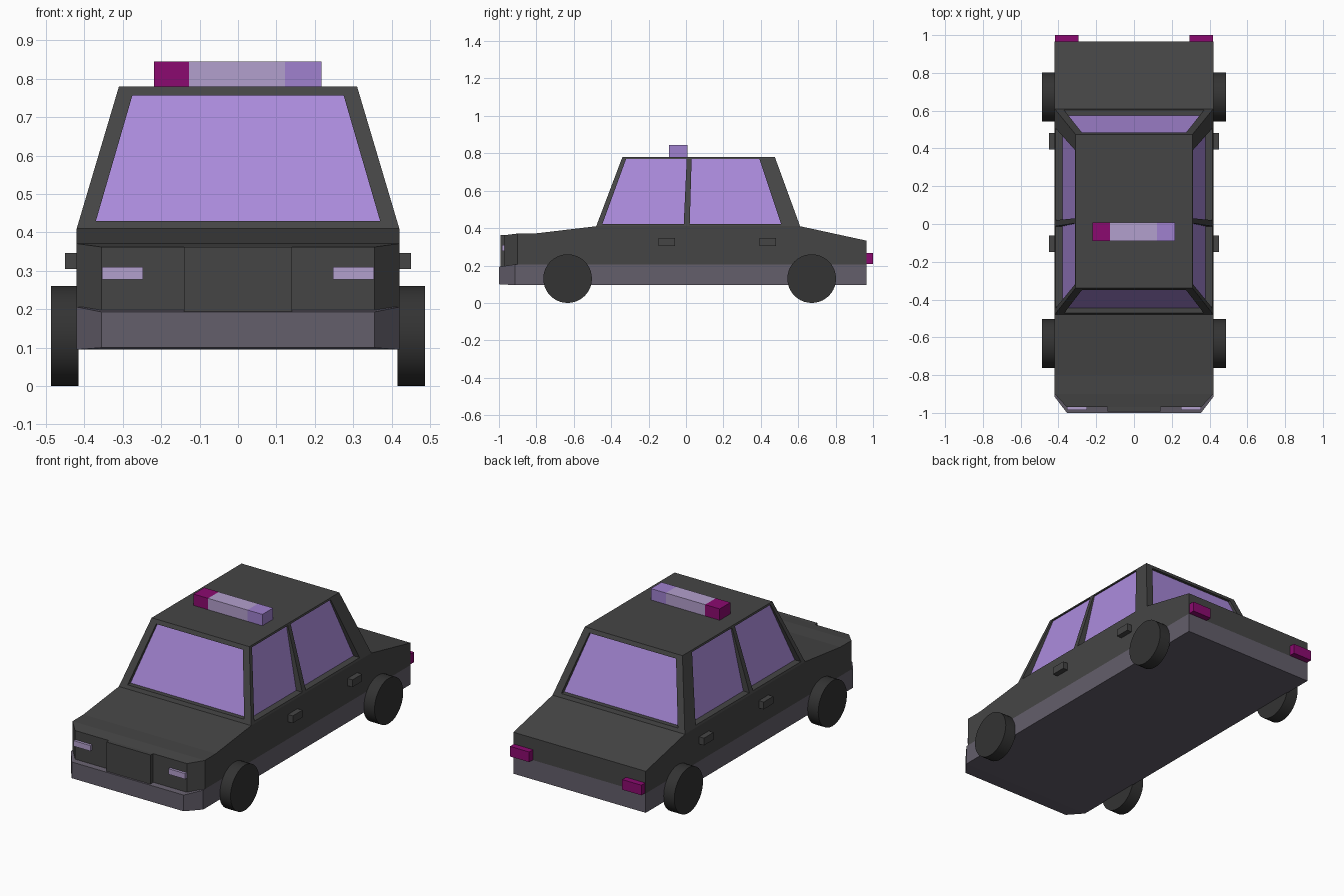
import bpy, bmesh, math
from mathutils import Vector

if "Cube" in bpy.data.objects:
    bpy.data.objects.remove(bpy.data.objects["Cube"])


def material(name, rgb):
    m = bpy.data.materials.new(name)
    m.diffuse_color = (*rgb, 1)
    m.use_nodes = True
    m.node_tree.nodes["Principled BSDF"].inputs["Base Color"].default_value = m.diffuse_color
    return m


PAINT = material("dark_paint", (0.06, 0.06, 0.06))
RUBBER = material("rubber", (0.033, 0.033, 0.033))
TRIM = material("trim", (0.125, 0.112, 0.145))
GLASS = material("glass", (0.41, 0.26, 0.72))
RED = material("red_lamp", (0.26, 0.003, 0.16))
PALE = material("pale_lamp", (0.45, 0.35, 0.61))
VIOLET = material("violet_lamp", (0.35, 0.22, 0.62))


def finish(name, bm, *mats):
    bmesh.ops.remove_doubles(bm, verts=bm.verts, dist=1e-5)
    bmesh.ops.recalc_face_normals(bm, faces=bm.faces)
    me = bpy.data.meshes.new(name)
    bm.to_mesh(me)
    bm.free()
    for m in mats:
        me.materials.append(m)
    ob = bpy.data.objects.new(name, me)
    bpy.context.collection.objects.link(ob)
    return ob


def face(bm, pts, mat=0):
    f = bm.faces.new([bm.verts.new(p) for p in pts])
    f.material_index = mat


def loft(name, stations, mat):
    """Box sections along y: (y, half width, bottom z, top z)."""
    bm = bmesh.new()
    rings = [[bm.verts.new(p) for p in ((-w, y, b), (w, y, b), (w, y, t), (-w, y, t))]
             for y, w, b, t in stations]
    for r, s in zip(rings, rings[1:]):
        for i in range(4):
            j = (i + 1) % 4
            bm.faces.new((r[i], r[j], s[j], s[i]))
    bm.faces.new(rings[0])
    bm.faces.new(rings[-1])
    return finish(name, bm, mat)


def box(name, x, y, z, mat):
    bm = bmesh.new()
    lo, hi = Vector((x[0], y[0], z[0])), Vector((x[1], y[1], z[1]))
    bmesh.ops.create_cube(bm, size=1)
    for v in bm.verts:
        v.co = (lo + hi) / 2 + v.co * (hi - lo)
    return finish(name, bm, mat)


# Lower skirt and main body
loft("skirt", [(-1, .355, .10, .193), (-.915, .42, .095, .206), (.965, .42, .095, .206)], TRIM)
loft("body", [(-.97, .355, .193, .362), (-.9, .42, .206, .371), (-.8, .42, .206, .372),
              (-.48, .42, .206, .41), (.61, .42, .206, .41), (.965, .42, .206, .333)], PAINT)
box("grille", (-.14, .14), (-.992, -.965), (.193, .362), PAINT)

# Cabin: tapered shell with recessed windows
Z0, Z1, W0, W1 = .41, .78, .42, .31
cab = bmesh.new()


def window(outer, opening, glass):
    for i in range(4):
        j = (i + 1) % 4
        face(cab, (outer[i], outer[j], opening[j], opening[i]))
        face(cab, (opening[i], opening[j], glass[j], glass[i]))
    face(cab, glass, 1)


def end_window(y0, y1, depth0, depth1):
    def y_at(z):
        return y0 + (y1 - y0) * (z - Z0) / (Z1 - Z0)
    a, b = .43, .757
    outer = [(-W0, y0, Z0), (W0, y0, Z0), (W1, y1, Z1), (-W1, y1, Z1)]
    hole = [(-.37, y_at(a), a), (.37, y_at(a), a), (.275, y_at(b), b), (-.275, y_at(b), b)]
    shift = (depth0, depth0, depth1, depth1)
    window(outer, hole, [(x, y + d, z) for (x, y, z), d in zip(hole, shift)])


def side_window(s, cell, hole):
    a, b = .422, .77
    xa, xb = [W0 + (W1 - W0) * (z - Z0) / (Z1 - Z0) for z in (a, b)]

    def quad(ys, x0, x1, z0, z1):
        return [(s * x0, ys[0], z0), (s * x0, ys[1], z0), (s * x1, ys[2], z1), (s * x1, ys[3], z1)]
    window(quad(cell, W0, W1, Z0, Z1), quad(hole, xa, xb, a, b), quad(hole, .378, .305, a, b))


end_window(-.48, -.34, .027, .015)
end_window(.61, .475, -.027, -.015)
for s in (-1, 1):
    side_window(s, (-.48, .005, .017, -.34), (-.447, -.012, .004, -.32))
    side_window(s, (.005, .61, .475, .017), (.02, .508, .392, .03))
for y0, y1, w, z in ((-.34, .475, W1, Z1), (-.48, .61, W0, Z0)):
    mid = .017 if z == Z1 else .005
    face(cab, [(-w, y0, z), (w, y0, z), (w, mid, z), (w, y1, z), (-w, y1, z), (-w, mid, z)])
finish("cabin", cab, PAINT, GLASS)

# Parts repeated on both sides
for s, side in ((-1, "left"), (1, "right")):
    def mx(a, b):
        return sorted((s * a, s * b))
    box(f"headlight_{side}", mx(.248, .354), (-.985, -.965), (.278, .31), PALE)
    box(f"tail_light_{side}", mx(.295, .417), (.96, 1.0), (.208, .266), RED)
    for end, y0, yw in (("front", -.147, -.633), ("rear", .394, .672)):
        box(f"handle_{end}_{side}", mx(.415, .451), (y0, y0 + .087), (.305, .347), PAINT)
        bpy.ops.mesh.primitive_cylinder_add(vertices=40, radius=.13, depth=.072,
                                            location=(s * .451, yw, .13),
                                            rotation=(0, math.pi / 2, 0))
        wheel = bpy.context.object
        wheel.name = f"wheel_{end}_{side}"
        wheel.data.materials.append(RUBBER)
        bpy.ops.object.shade_smooth_by_angle(angle=math.radians(30))

# Roof light bar
for name, x, mat in (("roof_lamp_left", (-.219, -.127), RED), ("roof_bar", (-.127, .123), PALE),
                     ("roof_lamp_right", (.123, .218), VIOLET)):
    box(name, x, (-.09, .007), (.778, .845), mat)
